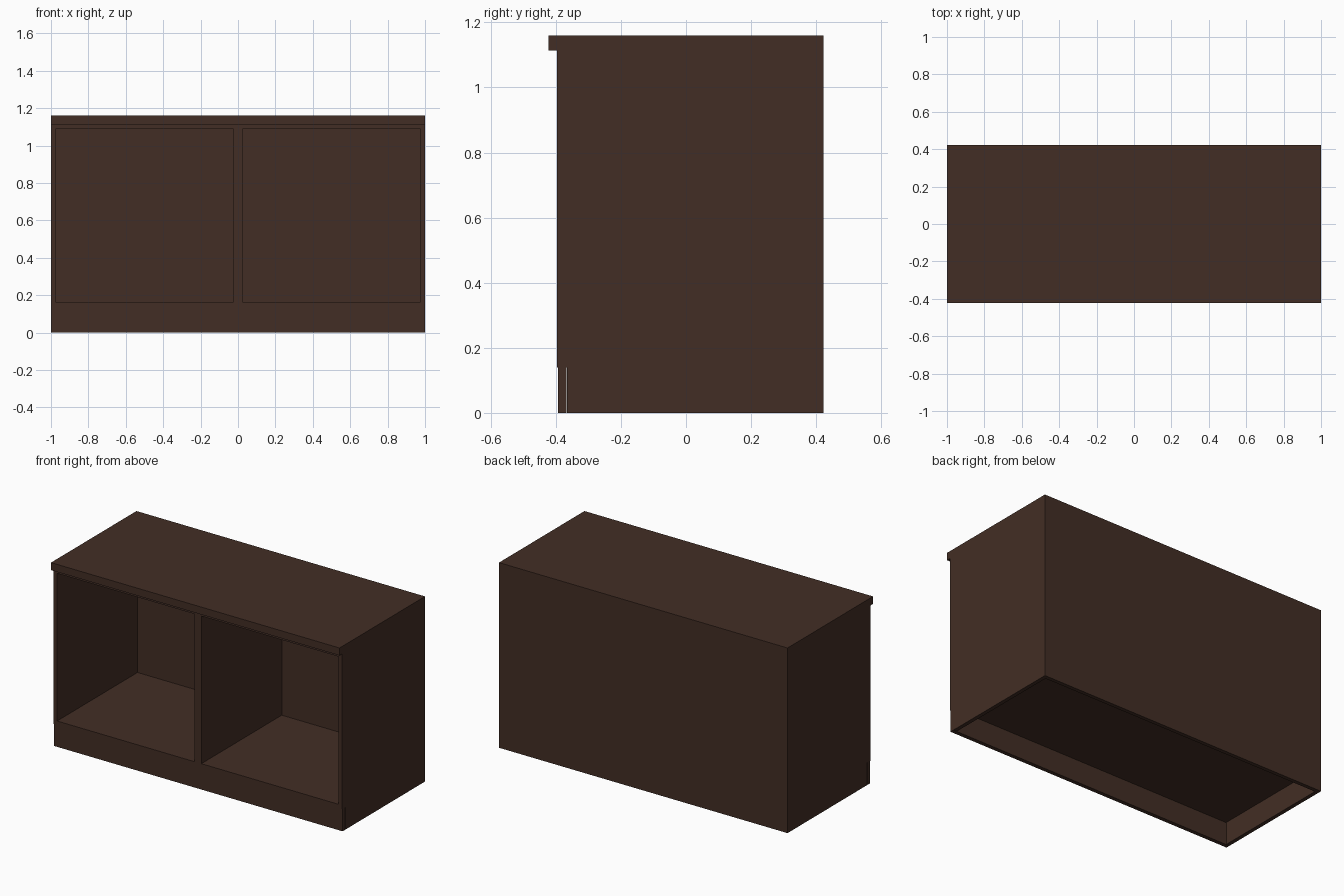
import bpy, bmesh

if "Cube" in bpy.data.objects:
    bpy.data.objects.remove(bpy.data.objects["Cube"])

wood = bpy.data.materials.new("dark brown wood")
wood.diffuse_color = (0.055, 0.027, 0.018, 1)
wood.use_nodes = True
wood.node_tree.nodes["Principled BSDF"].inputs["Base Color"].default_value = wood.diffuse_color

X, T = 1.0, 0.024            # half width, board thickness
FRONT, BACK = -0.397, 0.423  # carcass front and back
LIP = -0.423                 # front of the overhanging top
KICK, TOP, H = 0.14, 1.113, 1.16


def board(name, x0, x1, profile):
    """Extrude a (y, z) profile from x0 to x1."""
    bm = bmesh.new()
    face = bm.faces.new([bm.verts.new((x0, y, z)) for y, z in profile])
    ext = bmesh.ops.extrude_face_region(bm, geom=[face])
    verts = [v for v in ext["geom"] if isinstance(v, bmesh.types.BMVert)]
    bmesh.ops.translate(bm, verts=verts, vec=(x1 - x0, 0, 0))
    bmesh.ops.recalc_face_normals(bm, faces=bm.faces)
    mesh = bpy.data.meshes.new(name)
    bm.to_mesh(mesh)
    bm.free()
    mesh.materials.append(wood)
    obj = bpy.data.objects.new(name, mesh)
    bpy.context.collection.objects.link(obj)
    return obj


def rect(y0, y1, z0, z1):
    return [(y0, z0), (y1, z0), (y1, z1), (y0, z1)]


# Overhanging top slab
board("top_slab", -X, X, rect(LIP, BACK, TOP, H))

# Side panels, notched at the bottom front for the kick board
side = [(-0.366, 0), (BACK, 0), (BACK, TOP), (FRONT, TOP), (FRONT, KICK), (-0.366, KICK)]
board("left_side", -X, -X + T, side)
board("right_side", X - T, X, side)

# Kick board across the full width
board("kick_board", -X, X, rect(-0.393, -0.368, 0, KICK))

# Back panel, bottom shelf and upper rail panel between the sides
inner = X - T
board("back_panel", -inner, inner, rect(BACK - T, BACK, 0, TOP))
board("bottom_shelf", -inner, inner, rect(FRONT, BACK - T, KICK, KICK + T))
board("upper_panel", -inner, inner, rect(FRONT, BACK - T, TOP - T, TOP))

# Double-thickness centre divider
board("centre_divider", -T, T, rect(FRONT, BACK - T, KICK + T, TOP - T))
